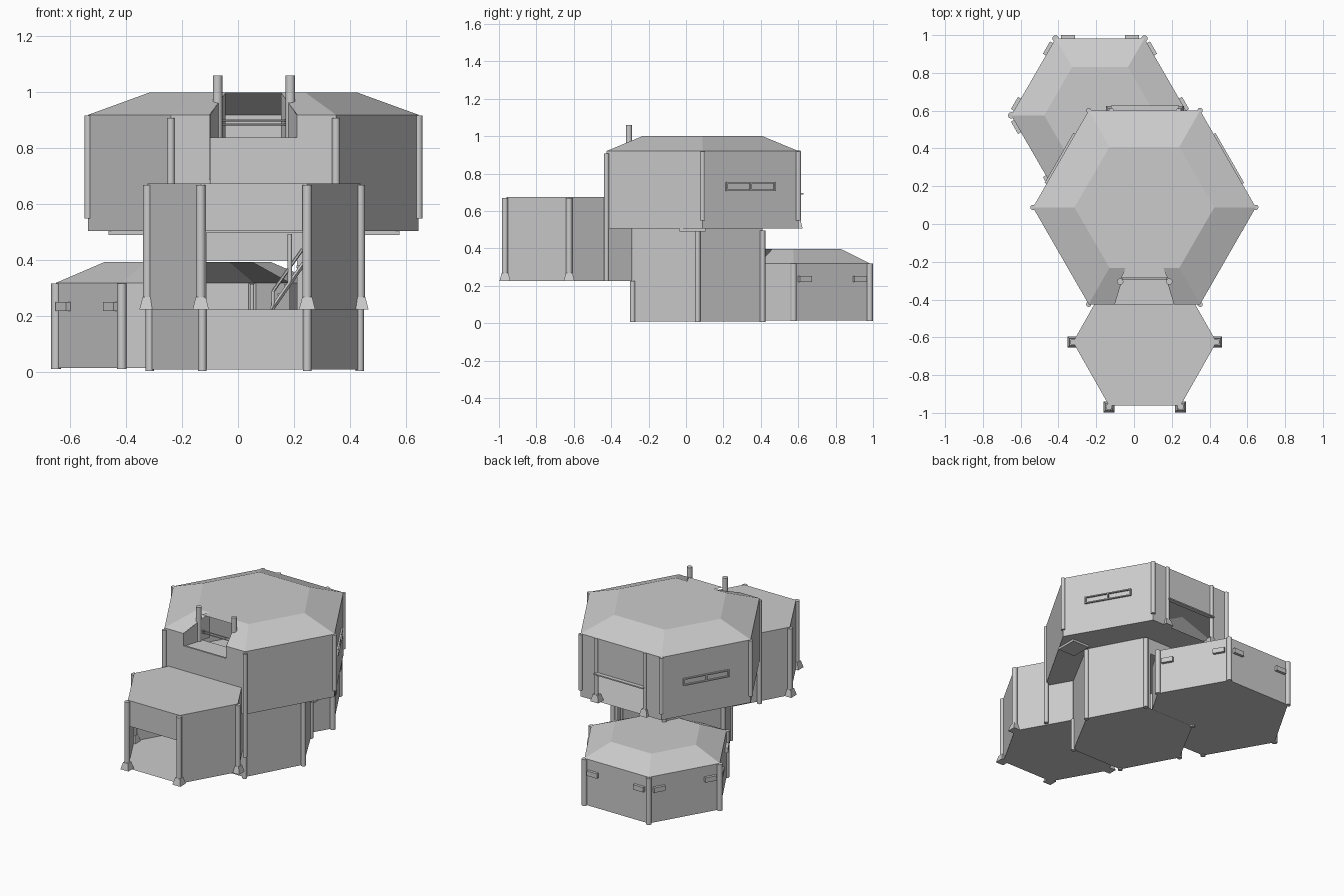
import bpy, bmesh
from math import radians
from mathutils import Vector, Matrix

cube = bpy.data.objects.get("Cube")
if cube:
    bpy.data.objects.remove(cube, do_unlink=True)

grey = bpy.data.materials.new("plain_grey")
grey.use_nodes = True
COLOUR = (0.6, 0.6, 0.6, 1)
grey.diffuse_color = COLOUR
grey.node_tree.nodes["Principled BSDF"].inputs["Base Color"].default_value = COLOUR


def finish(name, bm):
    mesh = bpy.data.meshes.new(name)
    bm.to_mesh(mesh)
    bm.free()
    mesh.materials.append(grey)
    ob = bpy.data.objects.new(name, mesh)
    bpy.context.scene.collection.objects.link(ob)
    return ob


def face(bm, *points):
    bm.faces.new([bm.verts.new(p) for p in points])


def hexagon(c, r, ap, z):
    """Corners counter-clockwise from +x; sides 0..5, side 1 is back, 4 is front."""
    flat = [(r, 0), (r / 2, ap), (-r / 2, ap), (-r, 0), (-r / 2, -ap), (r / 2, -ap)]
    return [Vector((c[0] + x, c[1] + y, z)) for x, y in flat]


def strip(bm, a, b, a2, b2, t0, t1):
    if t1 - t0 > 0.001:
        face(bm, a.lerp(b, t0), a.lerp(b, t1), a2.lerp(b2, t1), a2.lerp(b2, t0))


def room(name, c, r, ap, z0, z1, openings=None, roof=None, notches=None, cap=True):
    """Hollow hexagonal room. openings: side -> (t0, t1, bottom, top)."""
    openings, notches = openings or {}, notches or {}
    low, high = hexagon(c, r, ap, z0), hexagon(c, r, ap, z1)
    bm = bmesh.new()
    face(bm, *reversed(low))
    for i in range(6):
        j = (i + 1) % 6
        a, b, a2, b2 = low[i], low[j], high[i], high[j]
        if i not in openings:
            strip(bm, a, b, a2, b2, 0, 1)
            continue
        t0, t1, za, zb = openings[i]
        fa, fb = (za - z0) / (z1 - z0), (zb - z0) / (z1 - z0)
        strip(bm, a, b, a2, b2, 0, t0)
        strip(bm, a, b, a2, b2, t1, 1)
        if fa > 0.001:
            strip(bm, a, b, a.lerp(a2, fa), b.lerp(b2, fa), t0, t1)
        if fb < 0.999:
            strip(bm, a.lerp(a2, fb), b.lerp(b2, fb), a2, b2, t0, t1)
    top = high
    if roof:
        top = hexagon(c, *roof)
        for i in range(6):
            j = (i + 1) % 6
            t0, t1 = notches.get(i, (1, 1))
            strip(bm, high[i], high[j], top[i], top[j], 0, t0)
            strip(bm, high[i], high[j], top[i], top[j], t1, 1)
    if cap:
        face(bm, *top)
    finish(name, bm)
    return low


def box(name, centre, size, turn=0.0):
    bm = bmesh.new()
    m = Matrix.Translation(centre) @ Matrix.Rotation(turn, 4, "Z") @ Matrix.Diagonal((*size, 1))
    bmesh.ops.create_cube(bm, size=1, matrix=m)
    return finish(name, bm)


def rod(name, p, q, radius, sides=12):
    p, q = Vector(p), Vector(q)
    bm = bmesh.new()
    m = Matrix.Translation((p + q) / 2) @ (q - p).to_track_quat("Z", "Y").to_matrix().to_4x4()
    bmesh.ops.create_cone(bm, cap_ends=True, segments=sides, radius1=radius,
                          radius2=radius, depth=(q - p).length, matrix=m)
    for f in bm.faces:
        f.smooth = len(f.verts) == 4 and sides > 6
    return finish(name, bm)


def post(name, x, y, z0, z1, radius=0.017):
    return rod(name, (x, y, z0), (x, y, z1), radius)


def foot(name, x, y, z):
    bm = bmesh.new()
    m = Matrix.Translation((x, y, z + 0.022)) @ Matrix.Rotation(radians(45), 4, "Z")
    bmesh.ops.create_cone(bm, cap_ends=True, segments=4, radius1=0.041,
                          radius2=0.025, depth=0.044, matrix=m)
    finish(name, bm)


def on_side(low, side, t, z, out=0.0):
    """Point on a room's wall, with the turn that aligns a box to it."""
    a, b = low[side], low[(side + 1) % 6]
    d = (b - a).normalized()
    p = a.lerp(b, t) + Vector((d.y, -d.x, 0)) * out
    return Vector((p.x, p.y, z)), Vector((1, 0)).angle_signed(d.xy) * -1


# Rooms
front = room("front_room", (0.057, -0.625), 0.38, 0.335, 0.225, 0.675,
             {4: (0.02, 0.98, 0.225, 0.505), 1: (0.04, 0.96, 0.225, 0.5)})
middle = room("middle_room", (0.06, 0.062), 0.375, 0.347, 0.01, 0.505,
              {4: (0.04, 0.96, 0.225, 0.505), 1: (0.1, 0.97, 0.01, 0.4)}, cap=False)
back = room("back_room", (-0.18, 0.575), 0.47, 0.407, 0.015, 0.32,
            {4: (0.35, 1, 0.015, 0.32), 5: (0, 0.55, 0.015, 0.32)},
            (0.295, 0.255, 0.395), {4: (0.35, 1), 5: (0, 0.55)})
upper = room("upper_room", (0.055, 0.088), 0.59, 0.513, 0.505, 0.92,
             {1: (0.19, 0.78, 0.505, 0.69), 4: (0.235, 0.765, 0.505, 0.92)},
             (0.37, 0.32, 1.0), {4: (0.235, 0.765)})

# Terrace cut into the upper roof
bm = bmesh.new()
face(bm, (-0.1, -0.425, 0.505), (0.21, -0.425, 0.505), (0.21, -0.425, 0.835), (-0.1, -0.425, 0.835))
face(bm, (-0.1, -0.425, 0.835), (0.21, -0.425, 0.835), (0.19, -0.285, 0.835), (-0.08, -0.285, 0.835))
for x0, x1 in ((-0.1, -0.044), (0.21, 0.154)):
    face(bm, (x0, -0.425, 0.835), (x1, -0.232, 0.835), (x1, -0.232, 1), (x0, -0.425, 0.92))
face(bm, (-0.07, -0.285, 1), (0.18, -0.285, 1), (0.154, -0.232, 1), (-0.044, -0.232, 1))
finish("terrace", bm)
box("terrace_kerb", (0.055, -0.42, 0.83), (0.31, 0.012, 0.018))
for x in (-0.073, 0.187):
    post("terrace_post", x, -0.305, 0.835, 1.06)
for z in (0.885, 0.9):
    rod("terrace_rail", (-0.073, -0.29, z), (0.187, -0.29, z), 0.004, 6)

# Corner posts and feet
for i in (0, 3, 4, 5):
    x, y = front[i].xy
    y -= 0.008 if i > 3 else 0
    post("front_room_post", x, y, 0.225, 0.67)
    foot("front_room_foot", x, y, 0.225)
for i in range(6):
    x, y = middle[i].xy
    post("middle_room_post", x, y, 0.005, 0.495 if i < 4 else 0.225, 0.015)
for i in (0, 1, 2, 3, 4):
    x, y = back[i].xy
    post("back_room_post", x, y, 0.012, 0.318)
for i in range(6):
    x, y = upper[i].xy
    post("upper_room_post", x, y, 0.225 if i > 3 else 0.55, 0.908 if i > 3 else 0.918, 0.014)

# Rear opening of the upper room
for x in (-0.12, 0.235):
    post("rear_opening_post", x, 0.6, 0.505, 0.922, 0.013)
    foot("rear_opening_foot", x, 0.595, 0.505)
box("rear_awning", (0.057, 0.612, 0.692), (0.36, 0.03, 0.008))

# Small vents on the back room walls
for side in (0, 1, 2, 3):
    for t in (0.14, 0.86):
        p, turn = on_side(back, side, t, 0.235, 0.009)
        box("back_room_vent", p, (0.075, 0.018, 0.032), turn)

# Window frames on both rear flanks of the upper room
for side in (0, 2):
    for t in (0.25, 0.5, 0.75):
        p, turn = on_side(upper, side, t, 0.73, 0.005)
        box("window_upright", p, (0.009, 0.012, 0.045), turn)
    for z in (0.71, 0.75):
        p, turn = on_side(upper, side, 0.5, z, 0.005)
        box("window_rail", p, (0.3, 0.012, 0.007), turn)

# Plates under the upper room
for x in (-0.4, 0.515):
    box("underside_plate", (x, 0.035, 0.499), (0.125, 0.14, 0.016))

# Stair inside the middle room
box("stair_landing", (0.155, 0.1, 0.221), (0.15, 0.2, 0.008))
for y in (0.04, 0.16):
    rod("stair_stringer", (0.12, y, 0.225), (0.235, y, 0.39), 0.008, 4)
    rod("stair_rail", (0.125, y, 0.29), (0.23, y, 0.44), 0.006, 6)
    post("stair_low_post", 0.125, y, 0.225, 0.29, 0.006)
    post("stair_high_post", 0.185, y, 0.32, 0.495, 0.008)
for k in range(5):
    box("stair_tread", (0.13 + 0.023 * k, 0.1, 0.245 + 0.033 * k), (0.025, 0.12, 0.008))
post("landing_post", 0.05, 0.1, 0.225, 0.315, 0.008)
